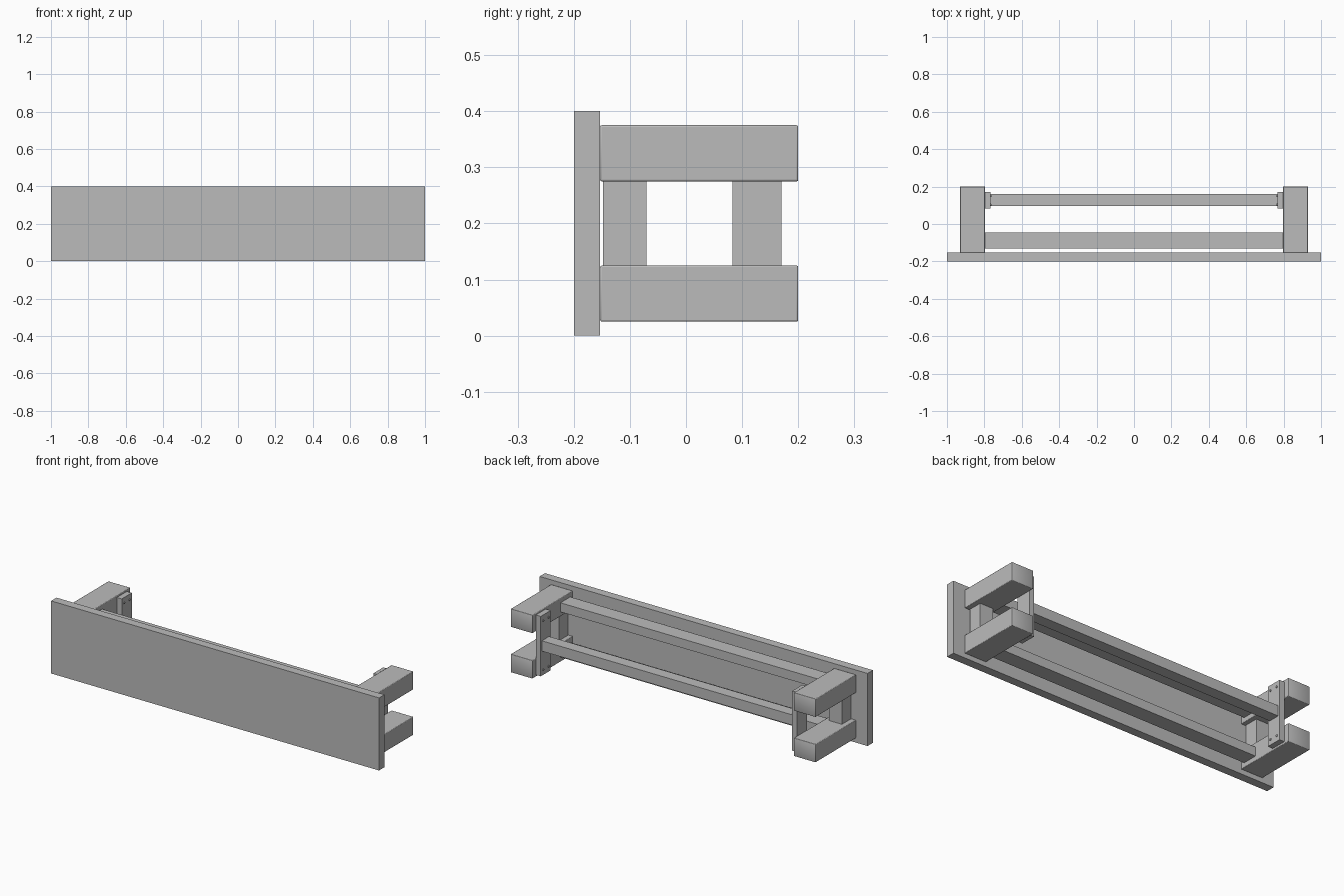
import bpy
import bmesh
from mathutils import Matrix, Vector

if "Cube" in bpy.data.objects:
    bpy.data.objects.remove(bpy.data.objects["Cube"], do_unlink=True)

grey = bpy.data.materials.new("plain_grey")
grey.use_nodes = True
tone = (0.5, 0.5, 0.5, 1)
grey.diffuse_color = tone
grey.node_tree.nodes["Principled BSDF"].inputs["Base Color"].default_value = tone


def finish(name, bm):
    mesh = bpy.data.meshes.new(name)
    bm.to_mesh(mesh)
    bm.free()
    mesh.materials.append(grey)
    obj = bpy.data.objects.new(name, mesh)
    bpy.context.collection.objects.link(obj)
    return obj


def box(name, xs, ys, zs, bevel=0):
    """Box from its x, y and z ranges, with optional softened edges."""
    bm = bmesh.new()
    low, high = (Vector(c) for c in zip(xs, ys, zs))
    place = Matrix.Translation((low + high) / 2) @ Matrix.Diagonal((high - low).to_4d())
    bmesh.ops.create_cube(bm, size=1, matrix=place)
    if bevel:
        bmesh.ops.bevel(bm, geom=bm.edges[:], offset=bevel, segments=2,
                        profile=0.5, affect='EDGES')
        # Long sides stay flat, the rounded edges and rear end are smooth
        bm.normal_update()
        for face in bm.faces:
            n = face.normal
            face.smooth = n.y > 0.99 or max(map(abs, n)) < 0.99
    return finish(name, bm)


def screw(name, x, y, z):
    bm = bmesh.new()
    place = Matrix.Translation((x, y, z)) @ Matrix.Rotation(1.5708, 4, 'Y')
    bmesh.ops.create_cone(bm, cap_ends=True, segments=12, radius1=0.006,
                          radius2=0.005, depth=0.006, matrix=place)
    return finish(name, bm)


# Front board
box("front_board", (-1, 1), (-0.2, -0.153), (0, 0.4))

# Cross bars behind the board, between the arms
for level, z in (("lower", 0.05), ("upper", 0.3)):
    box(level + "_cross_bar", (-0.797, 0.797), (-0.13, -0.045), (z, z + 0.05))

# Rear rail held by the end plates
box("rear_rail", (-0.768, 0.768), (0.097, 0.16), (0.17, 0.227))

# End brackets, mirrored left and right
for side, s in (("left", 1), ("right", -1)):
    def span(a, b):
        return sorted((s * a, s * b))

    for level, z in (("lower", 0.025), ("upper", 0.275)):
        box(f"{side}_{level}_arm", span(0.797, 0.93), (-0.153, 0.2), (z, z + 0.1), 0.003)
    box(side + "_post", span(0.823, 0.902), (-0.148, -0.07), (0.12, 0.28))
    box(side + "_end_plate", span(0.767, 0.797), (0.083, 0.17), (0.035, 0.365))
    for y in (0.103, 0.15):
        for z in (0.065, 0.335):
            screw(side + "_plate_screw", s * 0.766, y, z)
